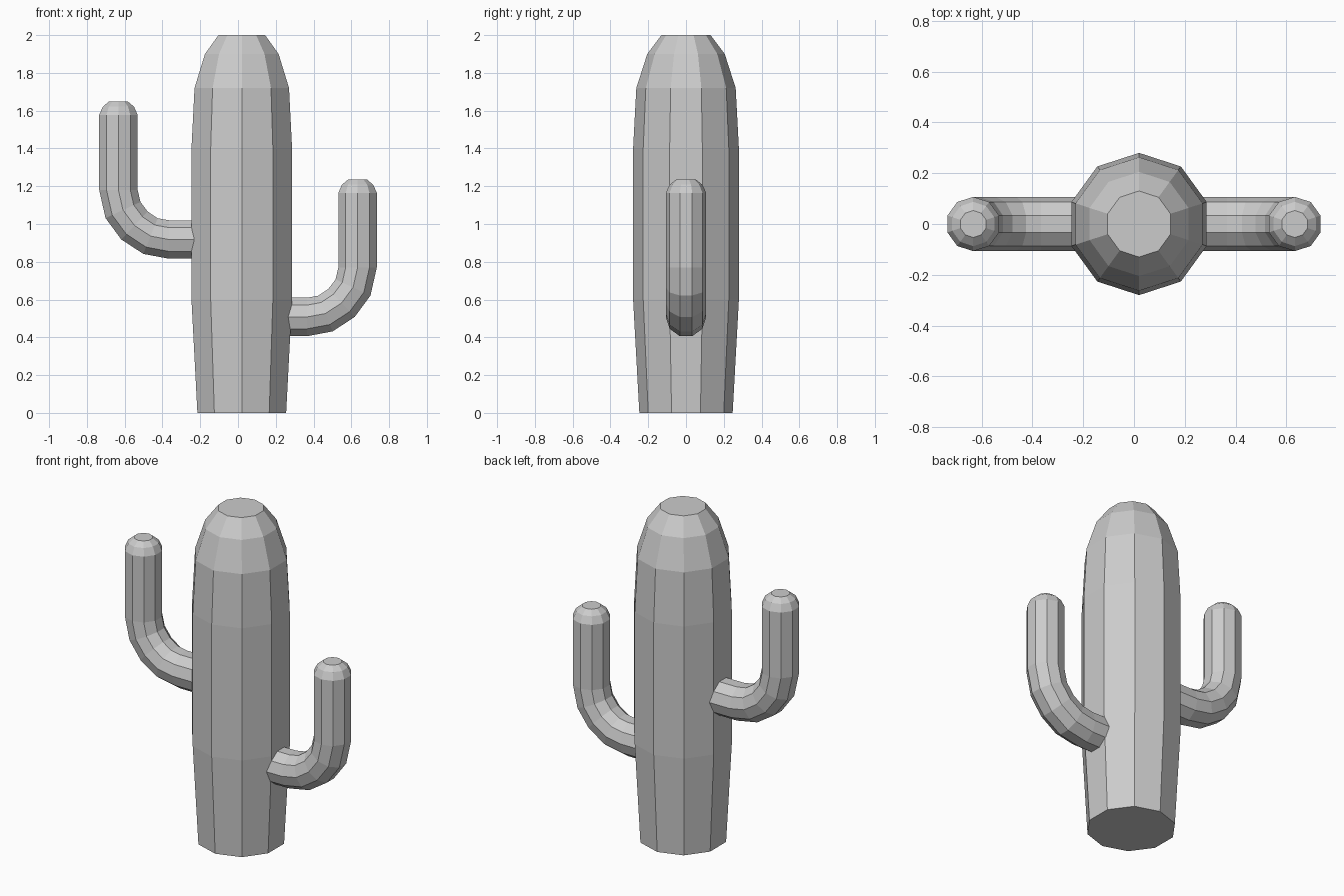
import bpy, bmesh, math
from mathutils import Vector

if "Cube" in bpy.data.objects:
    bpy.data.objects.remove(bpy.data.objects["Cube"])

SIDES = 10
Y = Vector((0, 1, 0))


def loft(name, rings):
    """Skin ten-sided rings given as (centre, in-plane side axis, radius), capped at both ends."""
    bm = bmesh.new()
    loops = []
    for c, side, r in rings:
        angles = [math.tau * k / SIDES for k in range(SIDES)]
        loops.append([bm.verts.new(c + r * (Y * math.cos(a) + side * math.sin(a))) for a in angles])
    for lo, hi in zip(loops, loops[1:]):
        for k in range(SIDES):
            n = (k + 1) % SIDES
            bm.faces.new((lo[k], lo[n], hi[n], hi[k]))
    bm.faces.new(loops[0])
    bm.faces.new(loops[-1])
    bmesh.ops.recalc_face_normals(bm, faces=bm.faces)
    mesh = bpy.data.meshes.new(name)
    bm.to_mesh(mesh)
    bm.free()
    obj = bpy.data.objects.new(name, mesh)
    bpy.context.collection.objects.link(obj)
    return obj


def arm(name, sign, lift, tip):
    """Horizontal stub, elbow, upright and rounded tip."""
    path = [(0.18, 0.508), (0.366, 0.508), (0.463, 0.526), (0.548, 0.582),
            (0.609, 0.664), (0.633, 0.77)]
    pts = [Vector((sign * x, 0, z + lift)) for x, z in path]
    radii = [0.107] * len(pts)
    for drop, r in ((0.07, 0.107), (0.027, 0.087), (0, 0.053)):
        pts.append(Vector((sign * 0.633, 0, tip - drop)))
        radii.append(r)
    rings = []
    for i, p in enumerate(pts):
        before = (p - pts[i - 1]).normalized() if i else Vector((sign, 0, 0))
        after = (pts[i + 1] - p).normalized() if i < len(pts) - 1 else before
        if i == 1:
            before = after = Vector((sign, 0, 0))
        if i == 5:
            before = after = Vector((0, 0, 1))
        rings.append((p, Y.cross((before + after).normalized()), radii[i]))
    return loft(name, rings)


# Trunk
profile = [(0, 0.247), (0.6, 0.28), (1.4, 0.28), (1.72, 0.263), (1.9, 0.205), (2.0, 0.13)]
loft("trunk", [(Vector((0.02, 0, z)), Vector((1, 0, 0)), r) for z, r in profile])

# Side arms
arm("right_arm", 1, 0.0, 1.235)
arm("left_arm", -1, 0.41, 1.648)
